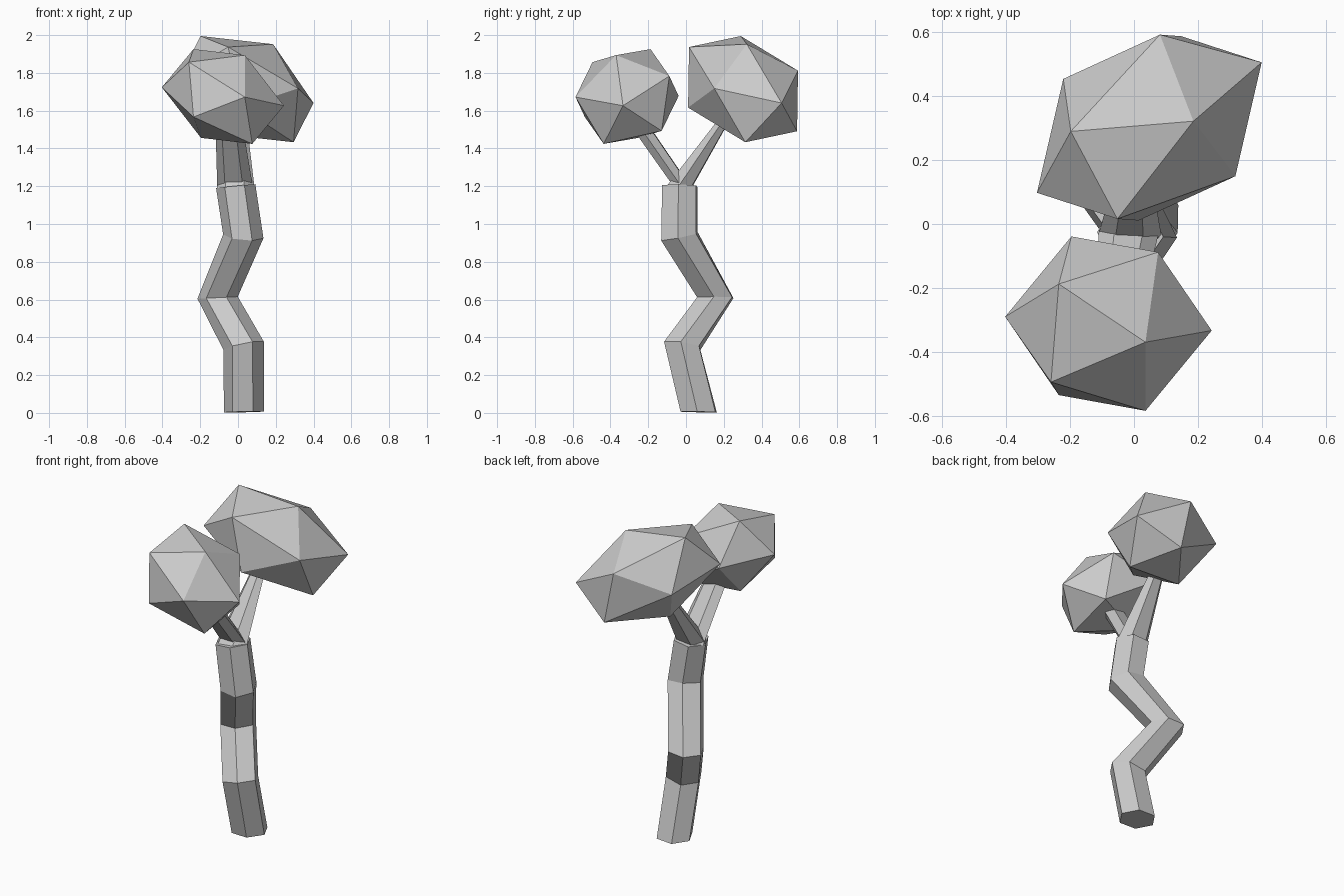
import bpy, bmesh
from math import sin, cos, radians, sqrt
from mathutils import Matrix, Vector

cube = bpy.data.objects.get("Cube")
if cube:
    bpy.data.objects.remove(cube, do_unlink=True)

GREY = (0.6, 0.6, 0.6, 1)
grey = bpy.data.materials.new("plain grey")
grey.use_nodes = True
grey.diffuse_color = GREY
grey.node_tree.nodes["Principled BSDF"].inputs["Base Color"].default_value = GREY


def finish(name, bm):
    bmesh.ops.recalc_face_normals(bm, faces=bm.faces[:])
    mesh = bpy.data.meshes.new(name)
    bm.to_mesh(mesh)
    bm.free()
    mesh.materials.append(grey)
    obj = bpy.data.objects.new(name, mesh)
    bpy.context.collection.objects.link(obj)


def hex_tube(name, rings):
    """Six-sided tube; each ring is centre, x and y radius, x and y tilt."""
    bm = bmesh.new()
    loops = []
    for (x, y, z), rx, ry, tilt_x, tilt_y in rings:
        loop = []
        for i in range(6):
            a = radians(60 * i - 4)
            dx, dy = rx * cos(a), ry * sin(a)
            loop.append(bm.verts.new((x + dx, y + dy, z + tilt_x * dx + tilt_y * dy)))
        loops.append(loop)
    for low, high in zip(loops, loops[1:]):
        for i in range(6):
            j = (i + 1) % 6
            bm.faces.new((low[i], low[j], high[j], high[i]))
    bm.faces.new(loops[0][::-1])
    bm.faces.new(loops[-1])
    finish(name, bm)


def foliage(name, centre, corners):
    """Icosahedron stretched so that one face has the given corner offsets."""
    phi = (1 + sqrt(5)) / 2
    source = Matrix(((0, 1, phi), (0, -1, phi), (phi, 0, 1))).transposed()
    shape = Matrix(corners).transposed() @ source.inverted()
    bm = bmesh.new()
    for s in (-1, 1):
        for t in (-phi, phi):
            for p in ((0, s, t), (s, t, 0), (t, 0, s)):
                bm.verts.new(Vector(centre) + shape @ Vector(p))
    bmesh.ops.convex_hull(bm, input=bm.verts[:])
    finish(name, bm)


# Zigzag trunk
R = 0.107
hex_tube("trunk", [
    ((0.032, 0.067, 0.005), R, R, 0.02, -0.02),
    ((0.03, -0.02, 0.355), R, R, 0.2, -0.13),
    ((-0.108, 0.155, 0.61), R, R, 0.05, 0),
    ((0.028, -0.035, 0.935), R, R, -0.08, 0.2),
    ((-0.012, -0.033, 1.2), 0.104, 0.104, 0.1, -0.02),
])

# Forked branches
hex_tube("front_branch", [
    ((-0.015, -0.015, 1.19), 0.095, 0.05, 0, 0),
    ((-0.05, -0.265, 1.55), 0.07, 0.055, 0, 0),
])
hex_tube("back_branch", [
    ((-0.012, -0.04, 1.19), 0.1, 0.078, 0, 0),
    ((0.0, 0.2, 1.55), 0.045, 0.035, 0, 0),
])

# Faceted foliage
foliage("front_foliage", (-0.08, -0.312, 1.675),
        ((-0.18, -0.183, 0.182), (0.116, -0.058, 0.219), (0.116, -0.273, -0.003)))
foliage("back_foliage", (0.048, 0.302, 1.714),
        ((-0.246, -0.012, 0.281), (-0.1, -0.286, 0.223), (0.138, 0.02, 0.238)))
